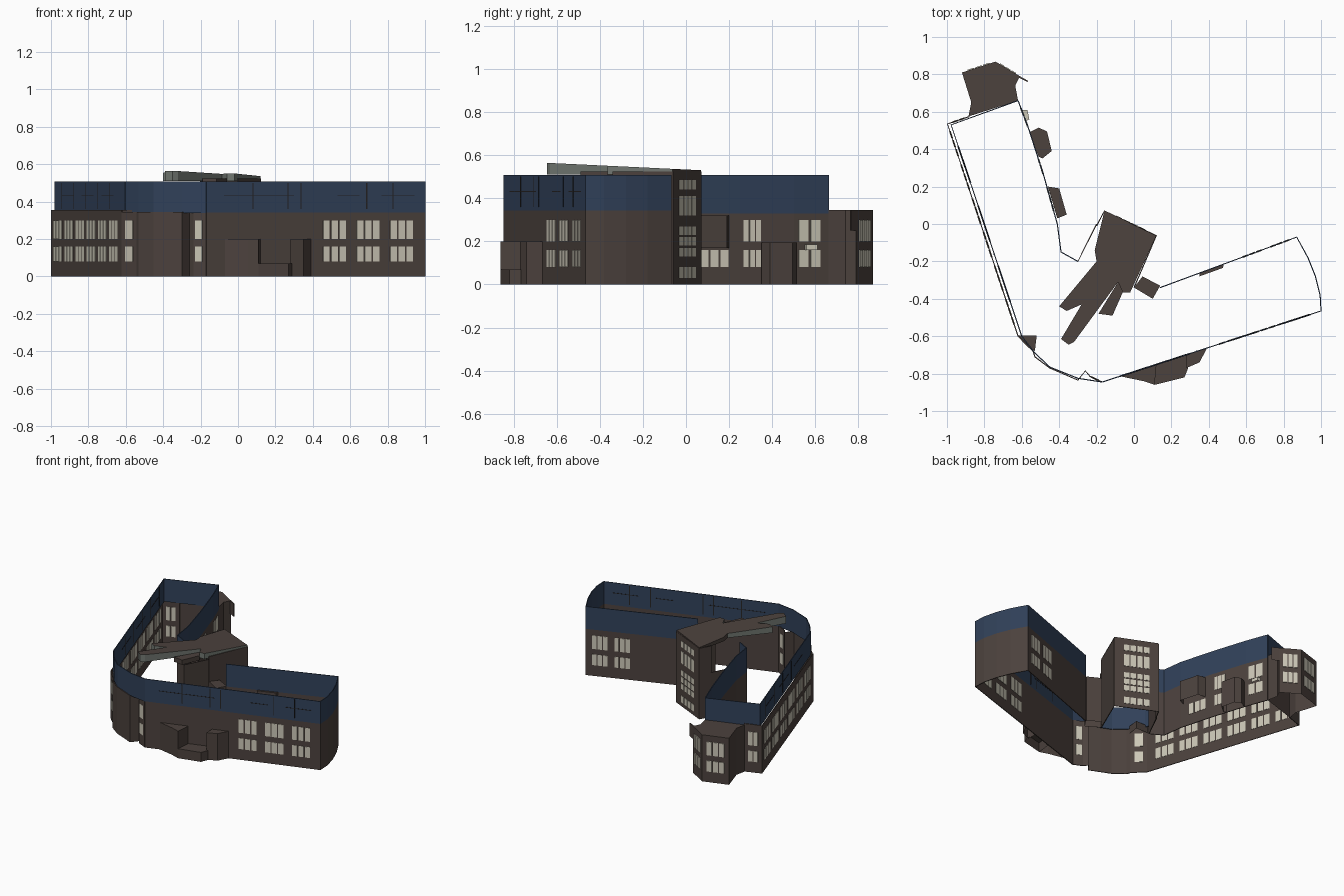
import bpy, bmesh
from mathutils import Vector

cube = bpy.data.objects.get("Cube")
if cube:
    bpy.data.objects.remove(cube)


def material(name, colour):
    m = bpy.data.materials.new(name)
    m.use_nodes = True
    m.diffuse_color = (*colour, 1)
    m.node_tree.nodes["Principled BSDF"].inputs["Base Color"].default_value = (*colour, 1)
    return m


BROWN = material("brown brick", (0.072, 0.054, 0.047))
BLUE = material("blue cladding", (0.03, 0.052, 0.1))
CREAM = material("cream glazing", (0.6, 0.57, 0.47))
GREY = material("grey green glass", (0.17, 0.19, 0.17))
DARK = material("dark seam", (0.018, 0.016, 0.016))


def finish(name, bm, *mats):
    mesh = bpy.data.meshes.new(name)
    bm.to_mesh(mesh)
    bm.free()
    for m in mats:
        mesh.materials.append(m)
    ob = bpy.data.objects.new(name, mesh)
    bpy.context.collection.objects.link(ob)
    return ob


def wall(name, path, z0, z1, mat):
    """Thin upright sheet along a plan path."""
    bm = bmesh.new()
    low = [bm.verts.new((x, y, z0)) for x, y in path]
    high = [bm.verts.new((x, y, z1)) for x, y in path]
    for i in range(len(path) - 1):
        bm.faces.new((low[i], low[i + 1], high[i + 1], high[i]))
    ob = finish(name, bm, mat)
    mod = ob.modifiers.new("thickness", 'SOLIDIFY')
    mod.thickness = 0.006
    mod.offset = 0


def block(name, plan, z0, z1, mat):
    """Hollow volume with a flat roof and an open base."""
    bm = bmesh.new()
    low = [bm.verts.new((x, y, z0)) for x, y in plan]
    high = [bm.verts.new((x, y, z1)) for x, y in plan]
    n = len(plan)
    for i in range(n):
        bm.faces.new((low[i], low[(i + 1) % n], high[(i + 1) % n], high[i]))
    bm.faces.new(high)
    bmesh.ops.recalc_face_normals(bm, faces=bm.faces)
    return finish(name, bm, mat)


ROWS = ((0.08, 0.16), (0.2, 0.3))


def plates(name, a, b, spans, rows=ROWS, panes=3, mat=CREAM, depth=0.0095):
    """Thin panes set in the wall from a to b; spans are fractions of its length."""
    a, b = Vector((*a, 0)), Vector((*b, 0))
    side = Vector((a.y - b.y, b.x - a.x, 0)).normalized() * depth / 2
    bm = bmesh.new()
    for s, e in spans:
        step = (e - s) / panes
        gap = step * 0.1 if panes > 1 else 0
        for k in range(panes):
            p = a.lerp(b, s + k * step + gap)
            q = a.lerp(b, s + (k + 1) * step - gap)
            for z0, z1 in rows:
                lo, hi = Vector((0, 0, z0)), Vector((0, 0, z1))
                ring = [p + lo, q + lo, q + hi, p + hi]
                front = [bm.verts.new(v + side) for v in ring]
                back = [bm.verts.new(v - side) for v in ring]
                bm.faces.new(front)
                bm.faces.new(back[::-1])
                for i in range(4):
                    j = (i + 1) % 4
                    bm.faces.new((front[i], back[i], back[j], front[j]))
    bmesh.ops.recalc_face_normals(bm, faces=bm.faces)
    finish(name, bm, mat)


def even(n, start, end, fill):
    step = (end - start) / n
    return [(start + i * step, start + (i + fill) * step) for i in range(n)]


# Main corner points
nw, sw = (-0.997, 0.535), (-0.62, -0.6)
front_w, front_e = (-0.17, -0.845), (1.0, -0.465)
inner_e, inner_w = (0.87, -0.07), (0.14, -0.34)
north = (-0.62, 0.66)
court = (-0.41, 0.0)
tower_w, tower_e = (-0.158, 0.07), (0.12, -0.062)

# Curved corner and east wing
curve = [sw, (-0.54, -0.68), (-0.53, -0.71), (-0.45, -0.77), (-0.38, -0.8), (-0.3, -0.835),
         (-0.26, -0.785), (-0.235, -0.815), front_w]
east = [front_w, front_e, (0.995, -0.38), (0.97, -0.28), (0.93, -0.18), inner_e, inner_w]
yard = [north, (-0.56, 0.5), (-0.48, 0.25), court, (-0.39, -0.15), (-0.3, -0.2), (-0.2, 0.0)]

# Brick walls
wall("west_wall", [(-0.88, 0.575), nw, sw], 0, 0.355, BROWN)
wall("corner_wall", curve, 0, 0.345, BROWN)
wall("east_wing_wall", east, 0, 0.342, BROWN)
wall("courtyard_wall", yard, 0, 0.33, BROWN)

# Blue upper storey, set back a little on the west
upper_corner = [(-0.6, -0.6), (-0.53, -0.69), (-0.45, -0.765), (-0.3, -0.825), front_w]
wall("west_upper_storey", [north, (-0.978, 0.53), upper_corner[0]], 0.34, 0.508, BLUE)
wall("corner_upper_storey", upper_corner, 0.34, 0.508, BLUE)
wall("east_upper_storey", east, 0.342, 0.508, BLUE)
wall("courtyard_upper_storey", yard[:-1], 0.33, 0.508, BLUE)

# Bays and porches
bay = [(-0.885, 0.575), (-0.87, 0.65), (-0.92, 0.81), (-0.74, 0.868), (-0.61, 0.79),
       (-0.635, 0.74), north]
block("north_bay", bay, 0, 0.345, BROWN)
block("north_bay_fin", [(-0.61, 0.79), (-0.565, 0.765), (-0.57, 0.76), (-0.615, 0.782)],
      0.25, 0.345, BROWN)
block("courtyard_bay", [(-0.56, 0.49), (-0.51, 0.515), (-0.465, 0.495), (-0.44, 0.39),
                        (-0.49, 0.35), (-0.51, 0.36)], 0, 0.195, BROWN)
block("courtyard_overhang", [(-0.46, 0.2), (-0.4, 0.19), (-0.36, 0.05), (-0.41, 0.03)],
      0.17, 0.32, BROWN).data.polygons[-1].material_index = 0
block("door_canopy", [(-0.6, 0.61), (-0.57, 0.61), (-0.56, 0.56), (-0.58, 0.55)],
      0.16, 0.185, CREAM)
block("corner_cap", [(-0.62, -0.595), (-0.52, -0.595), (-0.53, -0.68), (-0.57, -0.645)],
      0.3, 0.356, BROWN)
block("front_porch", [(-0.07, -0.815), (0.05, -0.84), (0.11, -0.86), (0.12, -0.75)],
      0, 0.2, BROWN)
block("porch_plinth", [(0.11, -0.86), (0.27, -0.82), (0.29, -0.77), (0.28, -0.7), (0.12, -0.75)],
      0, 0.07, BROWN)
block("side_porch", [(0.28, -0.77), (0.35, -0.74), (0.39, -0.665), (0.28, -0.7)],
      0, 0.2, BROWN)
block("link_block", [(0.0, -0.34), (0.045, -0.28), (0.14, -0.33), (0.1, -0.4)], 0, 0.34, BROWN)
block("inner_ledge", [(0.35, -0.265), (0.48, -0.215), (0.475, -0.235), (0.35, -0.28)],
      0.3, 0.342, BROWN)

# Stair tower
wall("tower_walls", [(-0.2, -0.01), tower_w, tower_e, (0.0, -0.34)], 0, 0.525, BROWN)

# Sloping hall roof with a glazed southern edge
roof_plan = [tower_w, tower_e, (-0.02, -0.365), (-0.06, -0.365), (-0.085, -0.31), (-0.32, -0.63),
             (-0.35, -0.645), (-0.39, -0.615), (-0.28, -0.43), (-0.36, -0.465), (-0.4, -0.44),
             (-0.2, -0.2), (-0.21, -0.14)]
roof = block("hall_roof", roof_plan, 0.51, 0.56, BROWN)
roof.data.materials.append(GREY)
for v in roof.data.vertices:
    if v.co.z > 0.53:
        v.co.z = 0.53 - 0.048 * (v.co.y - 0.07)
for f in roof.data.polygons:
    f.material_index = int(abs(f.normal.z) < 0.5 and f.center.y < -0.2)
block("lower_hall_roof", [(-0.085, -0.31), (-0.06, -0.365), (-0.115, -0.49), (-0.19, -0.48)],
      0.49, 0.525, BROWN)

# Windows
plates("west_windows", nw, sw, even(6, 0.03, 0.98, 0.8))
plates("north_end_windows", nw, (-0.88, 0.575), [(0.2, 0.8)], panes=2)
plates("east_front_windows", front_w, front_e, even(3, 0.53, 0.99, 0.72))
plates("east_inner_windows", inner_w, inner_e, [(0.6, 0.75), (0.8, 0.95)])
plates("bay_north_windows", bay[2], bay[3], [(0.15, 0.85)])
plates("bay_east_windows", bay[3], bay[4], [(0.15, 0.85)])
plates("corner_west_window", curve[0], curve[1], [(0.25, 0.75)], panes=1)
plates("corner_east_window", curve[-2], curve[-1], [(0.1, 0.7)], panes=1)
plates("courtyard_north_windows", yard[0], yard[1], [(0.2, 0.9)], panes=2)
plates("courtyard_mid_windows", yard[1], yard[2], [(0.6, 0.95)])
plates("courtyard_low_windows", yard[2], yard[3], [(0.2, 0.75)], rows=ROWS[:1])
plates("tower_windows", tower_w, tower_e, [(0.2, 0.8)], panes=4,
       rows=[(0.03, 0.08), (0.13, 0.17), (0.18, 0.22), (0.23, 0.27), (0.32, 0.41), (0.44, 0.485)])

# Dark joints in the cladding
joint = dict(panes=1, mat=DARK, depth=0.0085)
plates("front_joints", front_w, front_e, [(t, t + 0.005) for t in (0.21, 0.37, 0.43, 0.73, 0.85)],
       rows=[(0.36, 0.5)], **joint)
plates("front_rail", front_w, front_e, [(0.08, 0.4), (0.6, 0.7), (0.8, 0.95)],
       rows=[(0.43, 0.434)], **joint)
plates("west_joints", (-0.978, 0.53), upper_corner[0], even(5, 0.1, 0.95, 0.03),
       rows=[(0.36, 0.5)], **joint)
plates("west_rail", (-0.978, 0.53), upper_corner[0], even(3, 0.1, 0.95, 0.6),
       rows=[(0.43, 0.434)], **joint)
